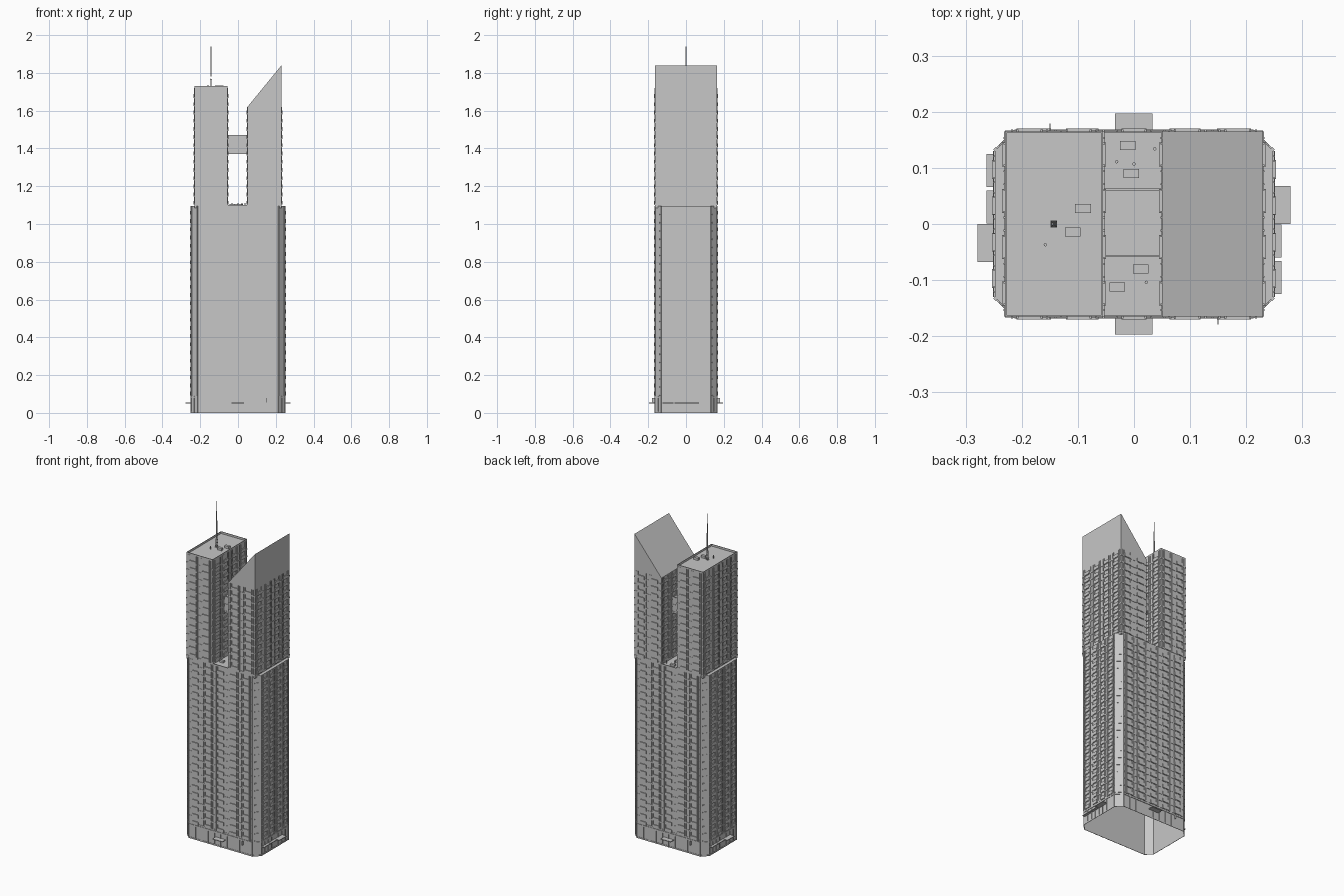
import bpy
import bmesh
from mathutils import Vector

cube = bpy.data.objects.get("Cube")
if cube:
    bpy.data.objects.remove(cube, do_unlink=True)

GREY = (0.57, 0.57, 0.57, 1.0)
mat = bpy.data.materials.new("concrete_grey")
mat.use_nodes = True
mat.diffuse_color = GREY
mat.node_tree.nodes["Principled BSDF"].inputs["Base Color"].default_value = GREY

FLOOR = 0.0435
BASE, SHOULDER, EAVE, ROOF, PEAK = 0.09, 1.095, 1.62, 1.73, 1.84
HX, HY = 0.23, 0.165          # half size of the upper towers
GAP_L, GAP_R = -0.055, 0.05   # sides of the slot between the towers


def finish(name, bm):
    bmesh.ops.recalc_face_normals(bm, faces=bm.faces)
    mesh = bpy.data.meshes.new(name)
    bm.to_mesh(mesh)
    bm.free()
    mesh.materials.append(mat)
    obj = bpy.data.objects.new(name, mesh)
    bpy.context.collection.objects.link(obj)
    return obj


def prism(bm, points, offset):
    """Extrude a closed 3D outline and return its end cap."""
    start = bm.faces.new([bm.verts.new(p) for p in points])
    res = bmesh.ops.extrude_face_region(bm, geom=[start], use_keep_orig=True)
    verts = [g for g in res["geom"] if isinstance(g, bmesh.types.BMVert)]
    bmesh.ops.translate(bm, verts=verts, vec=offset)
    cap = [g for g in res["geom"] if isinstance(g, bmesh.types.BMFace)][0]
    return start, cap


def box(bm, x0, x1, y0, y1, z0, z1):
    outline = [(x0, y0, z0), (x1, y0, z0), (x1, y1, z0), (x0, y1, z0)]
    return prism(bm, outline, (0, 0, z1 - z0))


def sink_roof(bm, cap, rim, depth):
    """Leave a parapet around a lowered roof."""
    bm.normal_update()
    bmesh.ops.inset_region(bm, faces=[cap], thickness=rim)
    res = bmesh.ops.extrude_face_region(bm, geom=[cap])
    verts = [g for g in res["geom"] if isinstance(g, bmesh.types.BMVert)]
    bmesh.ops.translate(bm, verts=verts, vec=(0, 0, -depth))
    if cap.is_valid:
        bmesh.ops.delete(bm, geom=[cap], context="FACES")


def rib(bm, a, b, z0, z1, out):
    """Raised strip on the wall from a to b, outside on the right."""
    a, b = Vector(a), Vector(b)
    d = (b - a).normalized()
    n = Vector((d.y, -d.x)) * out
    outline = [(*p, z0) for p in (a, a + n, b + n, b)]
    prism(bm, outline, (0, 0, z1 - z0))


def wall(bm, a, b, z0, z1, bays):
    """Facade with projecting bays, floor bands and slim piers."""
    a, b = Vector(a), Vector(b)
    step = (b - a) / bays
    z = z0
    while z + FLOOR <= z1 + 0.01:
        rib(bm, a, b, z, z + 0.008, 0.002)
        for i in range(bays):
            c = a + step * (i + 0.5)
            rib(bm, c - step * 0.26, c + step * 0.26, z + 0.002, z + 0.022, 0.005)
        z += FLOOR
    for i in range(bays):
        c = a + step * (i + 0.5)
        for side in (-0.36, -0.24, 0.24, 0.36):
            p = c + step * side
            rib(bm, p - step * 0.02, p + step * 0.02, z0, z1, 0.003)


# Lower block: chamfered shell, open underneath
corner = [(0.213, HY), (0.248, 0.13)]
right = [(x, -y) for x, y in corner] + [(x, y) for x, y in reversed(corner)]
ring = right + [(-x, -y) for x, y in right]
bm = bmesh.new()
bottom, cap = prism(bm, [(x, y, 0) for x, y in ring], (0, 0, SHOULDER))
bm.faces.remove(bottom)
finish("lower_block", bm)

# Lower facade and street-level posts
bm = bmesh.new()
posts = bmesh.new()
for i, a in enumerate(ring):
    b = ring[(i + 1) % len(ring)]
    length = (Vector(b) - Vector(a)).length
    bays = 5 if length > 0.4 else 4 if length > 0.2 else 1
    if bays > 1:
        wall(bm, a, b, BASE, SHOULDER - 0.005, bays)
    else:
        z = BASE
        while z < SHOULDER - FLOOR:
            p, q = Vector(a).lerp(Vector(b), 0.25), Vector(a).lerp(Vector(b), 0.75)
            rib(bm, p, q, z, z + 0.006, 0.002)
            z += FLOOR
        for t in (0.0, 0.88):
            p, q = Vector(a).lerp(Vector(b), t), Vector(a).lerp(Vector(b), t + 0.12)
            rib(bm, p, q, BASE, SHOULDER, 0.004)
    rib(posts, a, b, 0, 0.008, 0.002)
    rib(posts, a, b, BASE - 0.012, BASE - 0.002, 0.003)
    for k in range(bays * 2 + 1):
        p = Vector(a).lerp(Vector(b), k / (bays * 2 + 0.08))
        q = Vector(a).lerp(Vector(b), (k + 0.08) / (bays * 2 + 0.08))
        rib(posts, p, q, 0, BASE, 0.003)
finish("lower_facade", bm)
finish("street_level_posts", posts)

# Flat-roofed tower
bm = bmesh.new()
_, cap = box(bm, -HX, GAP_L, -HY, HY, SHOULDER - 0.01, ROOF)
sink_roof(bm, cap, 0.004, 0.012)
finish("flat_tower", bm)

# Slope-roofed tower
bm = bmesh.new()
outline = [(GAP_R, -HY, SHOULDER - 0.01), (HX, -HY, SHOULDER - 0.01),
           (HX, -HY, PEAK), (GAP_R, -HY, EAVE)]
prism(bm, outline, (0, 2 * HY, 0))
finish("sloped_tower", bm)

# Terrace between the towers
bm = bmesh.new()
_, cap = box(bm, GAP_L, GAP_R, -HY, HY, SHOULDER - 0.01, SHOULDER + 0.005)
sink_roof(bm, cap, 0.003, 0.008)
finish("terrace", bm)

# Facades of both towers
for name, x0, x1, top in (("flat_tower_facade", -HX, GAP_L, ROOF - 0.01),
                          ("sloped_tower_facade", GAP_R, HX, EAVE)):
    bm = bmesh.new()
    feet = [(x0, -HY), (x1, -HY), (x1, HY), (x0, HY)]
    for i, bays in enumerate((2, 4, 2, 4)):
        wall(bm, feet[i], feet[(i + 1) % 4], SHOULDER + 0.005, top, bays)
    finish(name, bm)

# Bridge linking the towers
bm = bmesh.new()
_, cap = box(bm, GAP_L, GAP_R, -0.057, 0.061, 1.37, 1.47)
sink_roof(bm, cap, 0.002, 0.004)
for k in range(3):
    z = 1.375 + k * FLOOR
    rib(bm, (GAP_L, -0.057), (GAP_R, -0.057), z, z + 0.006, 0.002)
    rib(bm, (GAP_R, 0.061), (GAP_L, 0.061), z, z + 0.006, 0.002)
finish("sky_bridge", bm)

# Entrance canopies
bm = bmesh.new()
Z0, Z1 = 0.05, 0.054
for s in (-1, 1):
    box(bm, -0.034, 0.033, s * HY, s * 0.197, Z0, Z1)
    for reach, y0, y1 in ((0.279, 0, 0.068), (0.263, -0.06, -0.001), (0.263, -0.125, -0.066)):
        box(bm, s * 0.248, s * reach, s * y0, s * y1, Z0, Z1)
    # hanging signs on the long sides
    box(bm, s * 0.149, s * 0.151, -s * HY, -s * 0.179, 0.055, 0.08)
finish("canopies_and_signs", bm)

# Rooftop units and vent pipes
bm = bmesh.new()
deck, terrace = ROOF - 0.012, SHOULDER - 0.003
for x, y, z in ((-0.091, 0.028, deck), (-0.109, -0.014, deck), (-0.011, 0.14, terrace),
                (-0.005, 0.09, terrace), (0.012, -0.08, terrace), (-0.03, -0.112, terrace)):
    box(bm, x - 0.014, x + 0.014, y - 0.008, y + 0.008, z, z + 0.014)
for x, y, z in ((-0.158, -0.037, deck), (0.037, 0.134, terrace), (-0.031, 0.111, terrace),
                (0.0, 0.107, terrace), (0.022, -0.104, terrace)):
    ret = bmesh.ops.create_cone(bm, cap_ends=True, segments=8, radius1=0.003,
                                radius2=0.003, depth=0.018)
    bmesh.ops.translate(bm, verts=ret["verts"], vec=(x, y, z + 0.009))
finish("roof_units", bm)

# Antenna: four-legged lattice foot with a stepped mast
bm = bmesh.new()
AX = -0.143
for sx in (-1, 1):
    for sy in (-1, 1):
        foot = [(AX + sx * u, sy * v, deck) for u, v in
                ((0.004, 0.004), (0.006, 0.004), (0.006, 0.006), (0.004, 0.006))]
        prism(bm, foot, (-sx * 0.003, -sy * 0.003, 0.075))
for k in range(4):
    h = 0.006 - k * 0.0008
    z = deck + 0.012 + k * 0.018
    box(bm, AX - h, AX + h, -h, h, z, z + 0.0015)
for half, z0, z1 in ((0.003, 1.78, 1.88), (0.0018, 1.88, 1.94), (0.001, 1.94, 2.0)):
    box(bm, AX - half, AX + half, -half, half, z0, z1)
finish("antenna", bm)
